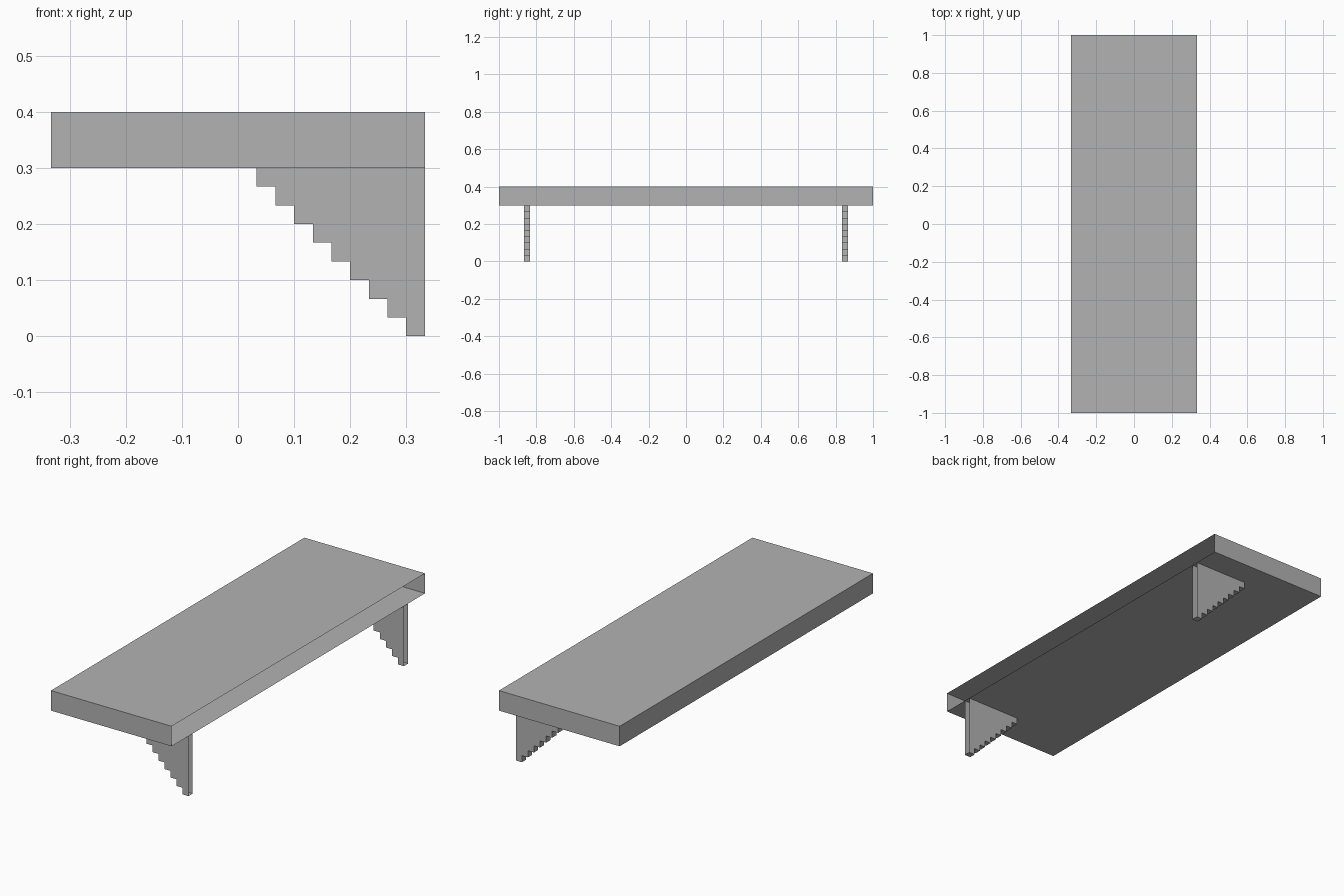
import bpy

if "Cube" in bpy.data.objects:
    bpy.data.objects.remove(bpy.data.objects["Cube"])

STEP = 1 / 30          # size of one stair step on the brackets
BACK = 1 / 3           # x of the open wall side

grey = bpy.data.materials.new("plain grey")
grey.diffuse_color = (0.45, 0.45, 0.45, 1)
grey.use_nodes = True
grey.node_tree.nodes["Principled BSDF"].inputs["Base Color"].default_value = grey.diffuse_color


def open_shell(name, profile, y0, y1):
    """Extrude an x-z profile along y, leaving the wall side (x = BACK) open."""
    n = len(profile)
    verts = [(x, y, z) for y in (y0, y1) for x, z in profile]
    faces = [tuple(range(n)), tuple(range(2 * n - 1, n - 1, -1))]
    for i in range(n):
        j = (i + 1) % n
        if min(profile[i][0], profile[j][0]) < BACK - 1e-5:
            faces.append((j, i, i + n, j + n))
    mesh = bpy.data.meshes.new(name)
    mesh.from_pydata(verts, [], faces)
    mesh.materials.append(grey)
    obj = bpy.data.objects.new(name, mesh)
    bpy.context.collection.objects.link(obj)
    return obj


# Shelf board, hollow and open toward the wall
open_shell("shelf_board",
           [(-BACK, 0.3), (BACK, 0.3), (BACK, 0.4), (-BACK, 0.4)], -1, 1)

# Stepped bracket outline: nine stairs from the foot up to the board
stairs = [(BACK, 0)]
for i in range(9):
    x = BACK - (i + 1) * STEP
    stairs += [(x, i * STEP), (x, (i + 1) * STEP)]
stairs.append((BACK, 0.3))
stairs.reverse()       # counter-clockwise seen from the front
stairs = stairs[::-1] if sum(
    a[0] * b[1] - b[0] * a[1]
    for a, b in zip(stairs, stairs[1:] + stairs[:1])) < 0 else stairs

# One bracket near each end
for name, y in (("front_bracket", -0.85), ("back_bracket", 0.85)):
    open_shell(name, stairs, y - STEP / 2, y + STEP / 2)
